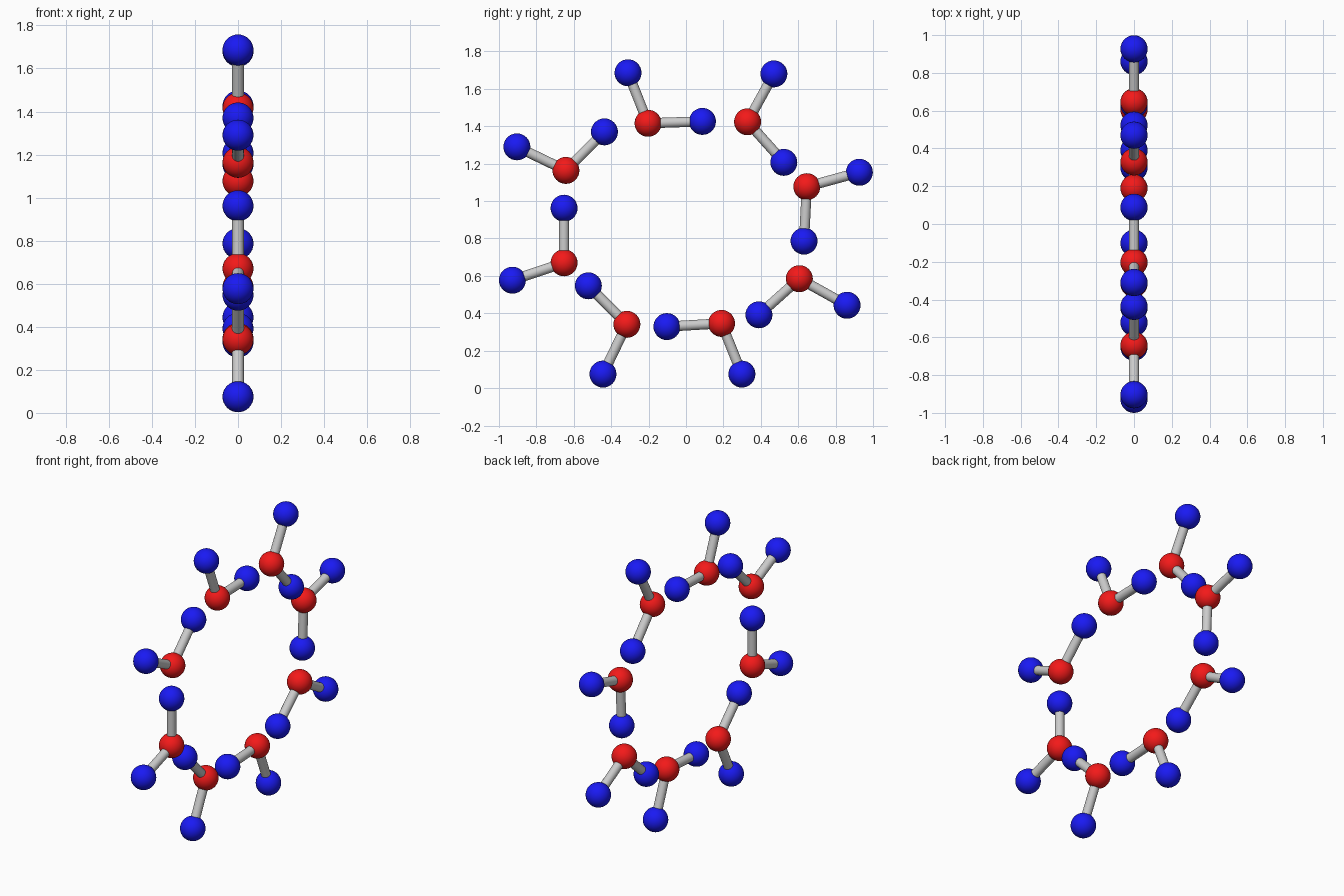
import bpy
from math import radians
from mathutils import Vector

if "Cube" in bpy.data.objects:
    bpy.data.objects.remove(bpy.data.objects["Cube"])

BALL_R, BOND_R = 0.072, 0.027


def material(name, rgb):
    m = bpy.data.materials.new(name)
    m.diffuse_color = (*rgb, 1)
    m.use_nodes = True
    m.node_tree.nodes["Principled BSDF"].inputs["Base Color"].default_value = m.diffuse_color
    return m


RED = material("red", (0.9, 0.01, 0.01))
BLUE = material("blue", (0.01, 0.01, 0.9))


def finish(name, mat=None):
    ob = bpy.context.object
    ob.name = name
    if mat:
        ob.data.materials.append(mat)
    bpy.ops.object.shade_smooth_by_angle(angle=radians(40))
    return ob


def ball(name, p, mat):
    bpy.ops.mesh.primitive_uv_sphere_add(segments=32, ring_count=16, radius=BALL_R, location=p)
    finish(name, mat)


def bond(name, a, b):
    d = b - a
    bpy.ops.mesh.primitive_cylinder_add(vertices=24, radius=BOND_R, depth=d.length,
                                        location=(a + b) / 2,
                                        rotation=d.to_track_quat('Z', 'Y').to_euler())
    finish(name)


# Ring of molecules in the x = 0 plane: (y, z) of centre atom, outer atom, ring atom
MOLECULES = [
    ((-0.203, 1.416), (-0.310, 1.686), (0.088, 1.426)),
    ((0.329, 1.424), (0.470, 1.680), (0.523, 1.207)),
    ((0.646, 1.077), (0.927, 1.154), (0.631, 0.786)),
    ((0.606, 0.585), (0.861, 0.443), (0.390, 0.392)),
    ((0.190, 0.346), (0.299, 0.075), (-0.102, 0.329)),
    ((-0.316, 0.341), (-0.444, 0.075), (-0.522, 0.547)),
    ((-0.652, 0.670), (-0.928, 0.577), (-0.652, 0.962)),
    ((-0.642, 1.164), (-0.904, 1.290), (-0.436, 1.370)),
]

for i, mol in enumerate(MOLECULES, 1):
    centre, outer, inner = (Vector((0, y, z)) for y, z in mol)
    ball(f"oxygen_{i}", centre, RED)
    for side, p in (("outer", outer), ("ring", inner)):
        ball(f"hydrogen_{side}_{i}", p, BLUE)
        bond(f"bond_{side}_{i}", centre, p)
